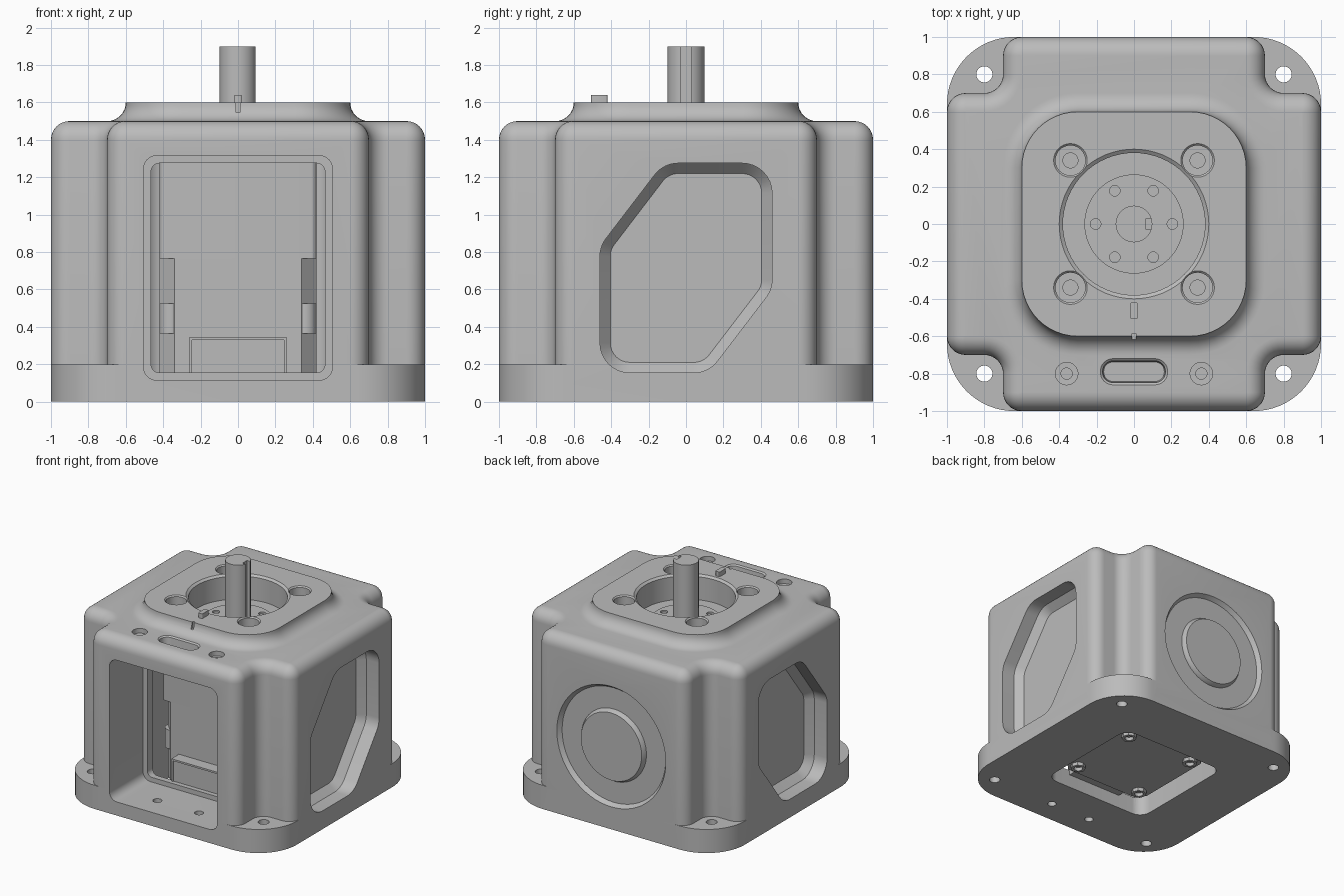
import bpy, bmesh
from math import pi, sin, cos, tan
from mathutils import Vector, Matrix

cube = bpy.data.objects.get("Cube")
if cube:
    bpy.data.objects.remove(cube, do_unlink=True)

grey = bpy.data.materials.new("plain_grey")
grey.use_nodes = True
grey.diffuse_color = (0.5, 0.5, 0.5, 1)
grey.node_tree.nodes["Principled BSDF"].inputs["Base Color"].default_value = (0.5, 0.5, 0.5, 1)


def rounded(corners, r, off=0.0, steps=8):
    """Counter-clockwise outline moved inward by off, with filleted corners."""
    pts = [Vector(c) for c in corners]
    out = []
    for i, p in enumerate(pts):
        d1 = (p - pts[i - 1]).normalized()
        d2 = (pts[(i + 1) % len(pts)] - p).normalized()
        n1, n2 = Vector((-d1.y, d1.x)), Vector((-d2.y, d2.x))
        q = p + (n1 + n2) * off / (1 + n1.dot(n2))
        sign = 1 if d1.x * d2.y - d1.y * d2.x > 0 else -1
        rad = max(r - sign * off, 0.002)
        turn = d1.angle(d2)
        start = q - d1 * rad * tan(turn / 2)
        centre = start + n1 * rad * sign
        for k in range(steps + 1):
            spin = Matrix.Rotation(sign * turn * k / steps, 2)
            out.append(centre + spin @ (start - centre))
    return out


def rect(u0, u1, v0, v1):
    return [(u0, v0), (u1, v0), (u1, v1), (u0, v1)]


def circle(r, u=0, v=0, n=48):
    return [Vector((u + r * cos(2 * pi * k / n), v + r * sin(2 * pi * k / n))) for k in range(n)]


def loft(name, rings, axis="z"):
    """Solid through (outline, height) rings stacked along an axis."""
    place = {"x": lambda u, v, h: (h, u, v),
             "y": lambda u, v, h: (u, h, v),
             "z": lambda u, v, h: (u, v, h)}[axis]
    bm = bmesh.new()
    loops = [[bm.verts.new(place(p[0], p[1], h)) for p in outline] for outline, h in rings]
    for a, b in zip(loops, loops[1:]):
        for i in range(len(a)):
            j = (i + 1) % len(a)
            bm.faces.new((a[i], a[j], b[j], b[i]))
    bm.faces.new(loops[0])
    bm.faces.new(loops[-1])
    bmesh.ops.recalc_face_normals(bm, faces=bm.faces)
    mesh = bpy.data.meshes.new(name)
    bm.to_mesh(mesh)
    bm.free()
    mesh.materials.append(grey)
    obj = bpy.data.objects.new(name, mesh)
    bpy.context.collection.objects.link(obj)
    return obj


def prism(name, outline, h0, h1, axis="z"):
    return loft(name, [(outline, h0), (outline, h1)], axis)


def box(name, x0, x1, y0, y1, z0, z1):
    return prism(name, rect(x0, x1, y0, y1), z0, z1)


def combine(target, tool, operation="DIFFERENCE"):
    """Apply a boolean and delete the tool."""
    tool.hide_render = True
    mod = target.modifiers.new("cut", "BOOLEAN")
    mod.operation, mod.solver, mod.object = operation, "EXACT", tool
    graph = bpy.context.evaluated_depsgraph_get()
    mesh = bpy.data.meshes.new_from_object(target.evaluated_get(graph))
    target.modifiers.clear()
    target.data = mesh
    bpy.data.objects.remove(tool, do_unlink=True)


# Housing: notched block with a rounded top edge
cross = []
for k in range(4):
    spin = Matrix.Rotation(k * pi / 2, 2)
    cross += [spin @ Vector(c) for c in ((1, 0.7), (0.7, 0.7), (0.7, 1))]
rings = [(rounded(cross, 0.1), 0.1)]
for k in range(9):
    t = k / 8 * pi / 2
    rings.append((rounded(cross, 0.1, 0.098 * (1 - cos(t))), 1.4 + 0.1 * sin(t)))
housing = loft("housing", rings)

# Base flange and raised top pad with a hollow fillet
combine(housing, prism("flange", rounded(rect(-1, 1, -1, 1), 0.36, steps=16), 0, 0.2), "UNION")
square = rect(-0.6, 0.6, -0.6, 0.6)
rings = [(rounded(square, 0.3, -0.1, 12), 1.42)]
for k in range(9):
    t = k / 8 * pi / 2
    rings.append((rounded(square, 0.3, -0.1 * (1 - sin(t)), 12), 1.6 - 0.1 * cos(t)))
combine(housing, loft("pad", rings), "UNION")

# Front pocket, inner window and motor chamber open at the bottom
cutters = [
    prism("pocket", rounded(rect(-0.505, 0.505, 0.115, 1.315), 0.07), -1.1, -0.55, "y"),
    prism("window", rounded(rect(-0.465, 0.465, 0.155, 1.275), 0.045), -0.6, 0, "y"),
    prism("chamber", rounded(rect(-0.5, 0.5, -0.5, 0.5), 0.1), -0.1, 1.275),
]

# Six-sided recesses on both sides
hexagon = [(-0.46, 0.155), (0.12, 0.155), (0.46, 0.6),
           (0.46, 1.275), (-0.12, 1.275), (-0.46, 0.83)]
outer, inner = rounded(hexagon, 0.16), rounded(hexagon, 0.16, 0.055)
for s in (-1, 1):
    cutters.append(loft("side_recess", [(outer, s * 1.1), (outer, s * 0.88), (inner, s * 0.82)], "x"))

# Round recess on the back
cutters.append(loft("back_recess", [(circle(0.51, 0, 0.7, 64), 1.1), (circle(0.51, 0, 0.7, 64), 1.0),
                                    (circle(0.485, 0, 0.7, 64), 0.965)], "y"))

# Shaft bore with a chamfered rim
cutters.append(loft("bore", [(circle(0.38, n=64), 1.39), (circle(0.38, n=64), 1.585),
                             (circle(0.4, n=64), 1.6), (circle(0.4, n=64), 1.7)]))

# Screw holes in the pad and flange
for x in (-1, 1):
    for y in (-1, 1):
        u, v = x * 0.34, y * 0.34
        cutters.append(loft("counterbore", [(circle(0.04, u, v, 32), 1.4), (circle(0.04, u, v, 32), 1.5),
                                            (circle(0.08, u, v, 32), 1.501), (circle(0.08, u, v, 32), 1.59),
                                            (circle(0.09, u, v, 32), 1.6), (circle(0.09, u, v, 32), 1.7)]))
        cutters.append(prism("flange_hole", circle(0.043, x * 0.8, y * 0.8, 32), -0.1, 0.4))
    cutters.append(prism("floor_hole", circle(0.035, x * 0.195, -0.8, 32), -0.1, 0.3))
    u = x * 0.36
    cutters.append(loft("top_hole", [(circle(0.03, u, -0.8, 32), 1.4), (circle(0.03, u, -0.8, 32), 1.46),
                                     (circle(0.06, u, -0.8, 32), 1.461), (circle(0.06, u, -0.8, 32), 1.6)]))

# Cable slot and pointer notch on top
slot = rect(-0.18, 0.18, -0.86, -0.72)
cutters.append(loft("slot", [(rounded(slot, 0.068, 0.018), 1.42), (rounded(slot, 0.068, 0.012), 1.49),
                             (rounded(slot, 0.068), 1.5), (rounded(slot, 0.068), 1.6)]))
cutters.append(box("notch", -0.011, 0.011, -0.65, -0.585, 1.545, 1.65))
for c in cutters:
    combine(housing, c)

# Raised disc inside the back recess
loft("back_disc", [(circle(0.305, 0, 0.7, 64), 0.9), (circle(0.305, 0, 0.7, 64), 0.965),
                   (circle(0.285, 0, 0.7, 64), 1.0)], "y")

# Motor: square upper body, chamfered lower body, corner bosses
prism("motor_body", rounded(rect(-0.42, 0.42, -0.42, 0.42), 0.03), 0.765, 1.28)
prism("motor_lower_body", rounded(rect(-0.42, 0.42, -0.42, 0.42), 0.08, steps=1), 0.1, 0.765)
for x in (-1, 1):
    for y in (-1, 1):
        prism("corner_boss", circle(0.06, x * 0.36, y * 0.36, 24), 0.365, 0.525)
        foot = prism("motor_foot", circle(0.06, x * 0.32, y * 0.32, 8), 0.07, 0.12)
        combine(foot, prism("foot_hole", circle(0.035, x * 0.32, y * 0.32, 24), 0, 0.1))

# Connector block with a shallow front recess
connector = box("connector", -0.26, 0.26, -0.52, -0.4, 0.115, 0.345)
combine(connector, box("connector_recess", -0.245, 0.245, -0.6, -0.51, 0.13, 0.33))

# Output disc with six screw holes
disc = prism("output_disc", circle(0.265, n=64), 1.37, 1.405)
for k in range(6):
    a = k * pi / 3
    combine(disc, prism("disc_hole", circle(0.028, 0.205 * cos(a), 0.205 * sin(a), 24), 1.38, 1.5))

# Shaft with a keyway
shaft = prism("shaft", circle(0.098), 1.38, 1.9)
combine(shaft, box("keyway", 0.063, 0.2, -0.03, 0.03, 1.42, 2))

# Index tab on the pad
prism("index_tab", rounded(rect(-0.02, 0.02, -0.507, -0.42), 0.008, steps=3), 1.59, 1.64)

# Smooth curved faces, keep edges sharp
bpy.ops.object.select_all(action="DESELECT")
for obj in bpy.context.scene.objects:
    if obj.type == "MESH" and grey.name in obj.data.materials:
        obj.select_set(True)
        bpy.context.view_layer.objects.active = obj
bpy.ops.object.shade_smooth_by_angle(angle=pi / 6)
